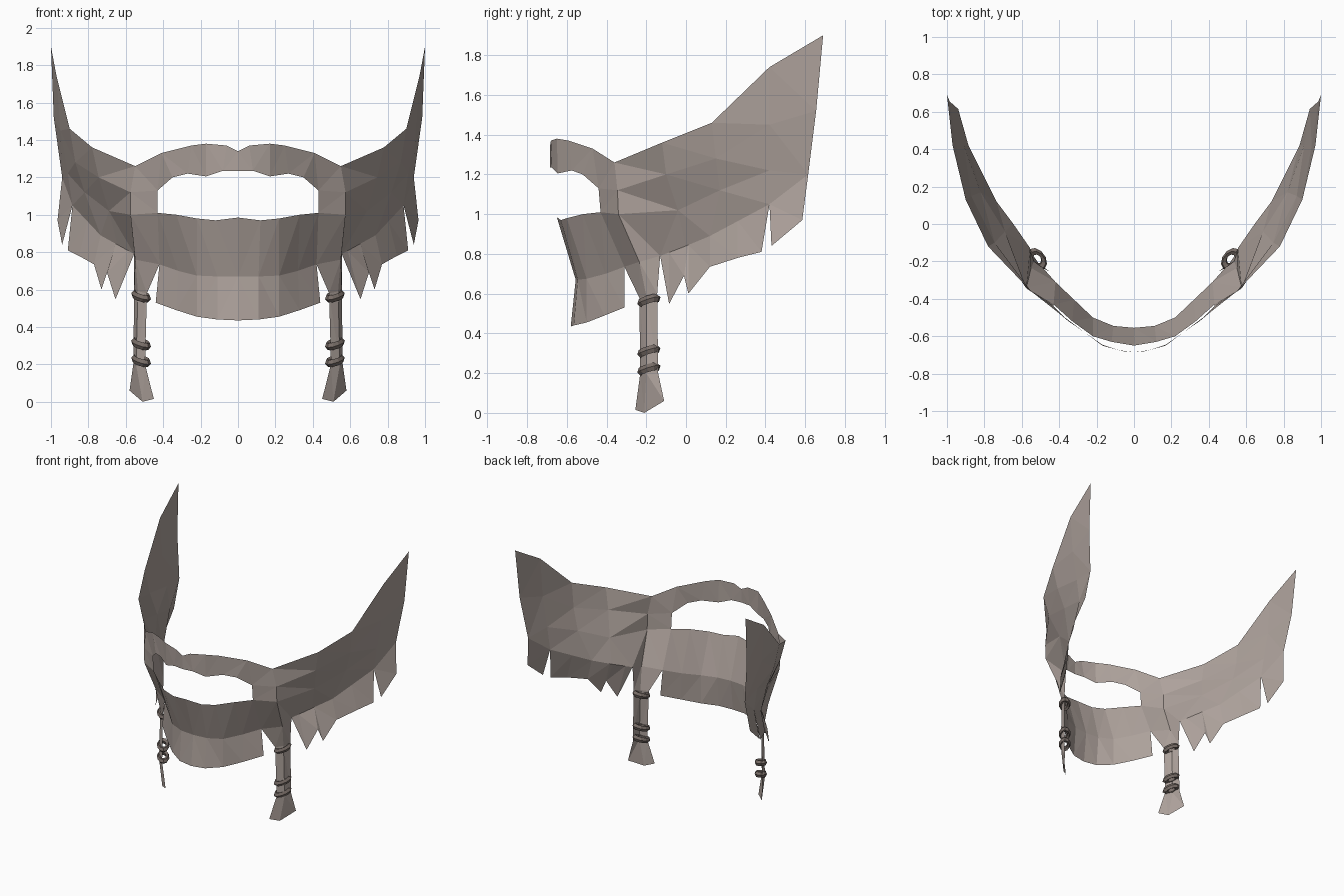
import bpy
import bmesh
from mathutils import Vector

default_cube = bpy.data.objects.get("Cube")
if default_cube:
    bpy.data.objects.remove(default_cube, do_unlink=True)


def make_material(name, colour):
    material = bpy.data.materials.new(name)
    material.use_nodes = True
    material.diffuse_color = (*colour, 1)
    shader = material.node_tree.nodes["Principled BSDF"]
    shader.inputs["Base Color"].default_value = (*colour, 1)
    shader.inputs["Roughness"].default_value = 0.9
    return material


cloth = make_material("taupe cloth", (0.42, 0.36, 0.33))
cord = make_material("dark cord", (0.19, 0.155, 0.138))


def mirror_sides(part):
    """Repeat the modelled side across the centre plane."""
    mirror = part.modifiers.new("Mirror", "MIRROR")
    mirror.use_axis[0] = True
    mirror.use_clip = True
    mirror.merge_threshold = 0.001


def make_sheet(name, strips, extra_faces=()):
    """Skin neighbouring strips of points, merging points that coincide."""
    bm = bmesh.new()
    known = {}

    def vertex(point):
        key = tuple(round(value, 4) for value in point)
        if key not in known:
            known[key] = bm.verts.new(key)
        return known[key]

    def add_face(points):
        corners = list(dict.fromkeys(vertex(point) for point in points))
        if len(corners) > 2:
            bm.faces.new(corners)

    for first, second in zip(strips, strips[1:]):
        for index in range(len(first) - 1):
            add_face((first[index], first[index + 1],
                      second[index + 1], second[index]))
    for points in extra_faces:
        add_face(points)
    bmesh.ops.recalc_face_normals(bm, faces=bm.faces[:])
    bmesh.ops.triangulate(bm, faces=bm.faces[:], quad_method="SHORT_EDGE")

    mesh = bpy.data.meshes.new(name)
    bm.to_mesh(mesh)
    bm.free()
    part = bpy.data.objects.new(name, mesh)
    bpy.context.collection.objects.link(part)
    mesh.materials.append(cloth)
    mirror_sides(part)
    return part


# Corners shared by adjoining parts
temple = (0.55, -0.36, 1.26)
eye_corner = (0.43, -0.44, 1.13)
cheek_top = (0.43, -0.43, 1.01)
cheek_low = (0.42, -0.31, 0.735)
fold_top = (0.575, -0.345, 1.12)
fold_mid = (0.575, -0.34, 1.0)
knot = (0.555, -0.13, 0.79)
notch = (0.885, 0.42, 1.05)
back_corner = (0.965, 0.585, 0.97)

# Brow band over the eye opening, top edge then bottom edge
make_sheet("brow_band", [
    [(0, -0.685, 1.34), (0.06, -0.68, 1.37), (0.17, -0.65, 1.38),
     (0.25, -0.59, 1.37), (0.41, -0.47, 1.33), temple],
    [(0, -0.685, 1.235), (0.08, -0.675, 1.235), (0.17, -0.645, 1.205),
     (0.27, -0.575, 1.22), (0.35, -0.52, 1.2), eye_corner],
])

# Face cloth: top edge, crease and hem
make_sheet("face_cloth", [
    [(0, -0.65, 0.985), (0.12, -0.63, 0.97), (0.22, -0.6, 0.98),
     (0.33, -0.52, 1.0), cheek_top],
    [(0, -0.555, 0.67), (0.11, -0.545, 0.67), (0.22, -0.5, 0.675),
     (0.32, -0.405, 0.7), cheek_low],
    [(0, -0.58, 0.435), (0.11, -0.565, 0.44), (0.22, -0.5, 0.455),
     (0.33, -0.41, 0.49), (0.44, -0.31, 0.53)],
])

# Cheek gathering into the hanging strap, each row front to back
make_sheet("cheek_and_strap", [
    [temple, temple, temple],
    [eye_corner, fold_top, fold_top],
    [cheek_top, fold_mid, fold_mid],
    [cheek_low, (0.55, -0.235, 0.76), knot],
    [(0.487, -0.235, 0.58), (0.535, -0.2, 0.59), (0.555, -0.145, 0.6)],
    [(0.497, -0.23, 0.2), (0.545, -0.2, 0.2), (0.56, -0.14, 0.2)],
    [(0.45, -0.255, 0.015), (0.51, -0.21, 0), (0.58, -0.11, 0.06)],
], extra_faces=[
    [(0.51, -0.21, 0), (0.545, -0.17, 0.07), (0.58, -0.11, 0.06)],
])

# Sweeping side wing, columns from the temple to the rear point
wing = [
    [temple, fold_top, fold_mid, knot],
    [(0.78, -0.12, 1.36), (0.745, -0.1, 1.2), (0.69, -0.04, 1.02),
     (0.645, 0, 0.84)],
    [(0.9, 0.13, 1.46), (0.87, 0.15, 1.28), (0.82, 0.17, 1.12),
     (0.735, 0.12, 0.89)],
    [(0.97, 0.42, 1.74), (0.95, 0.42, 1.45), (0.91, 0.42, 1.22), notch],
    [(1, 0.69, 1.9), (0.985, 0.655, 1.52), (0.94, 0.615, 1.2), back_corner],
]
make_sheet("side_wing", wing, extra_faces=[
    [notch, (0.94, 0.43, 0.84), back_corner],
])

# Torn hem flaring out below the wing
hem = [Vector(column[-1]) for column in wing[:-1]]


def point_on_hem(y):
    """Point of the wing's lower edge at a given depth."""
    for start, end in zip(hem, hem[1:]):
        if y <= end.y:
            return start.lerp(end, (y - start.y) / (end.y - start.y))
    return hem[-1]


tatters = [knot, (0.655, -0.085, 0.548), (0.70, -0.01, 0.69),
           (0.73, 0.012, 0.6), (0.77, 0.12, 0.735), (0.85, 0.26, 0.78),
           (0.91, 0.38, 0.81), notch]
make_sheet("torn_hem", [[point_on_hem(tip[1]) for tip in tatters], tatters])

# Cords wound around each strap
for name, height in (("upper_cord", 0.565), ("middle_cord", 0.31),
                     ("lower_cord", 0.22)):
    bpy.ops.mesh.primitive_torus_add(
        major_segments=10, minor_segments=5,
        major_radius=0.048, minor_radius=0.021,
        location=(0.518, -0.187, height), rotation=(0, -0.3, 0.93))
    ring = bpy.context.object
    ring.name = name
    ring.scale.y = 0.65
    bpy.ops.object.transform_apply(location=True, rotation=True, scale=True)
    ring.data.materials.append(cord)
    mirror_sides(ring)
